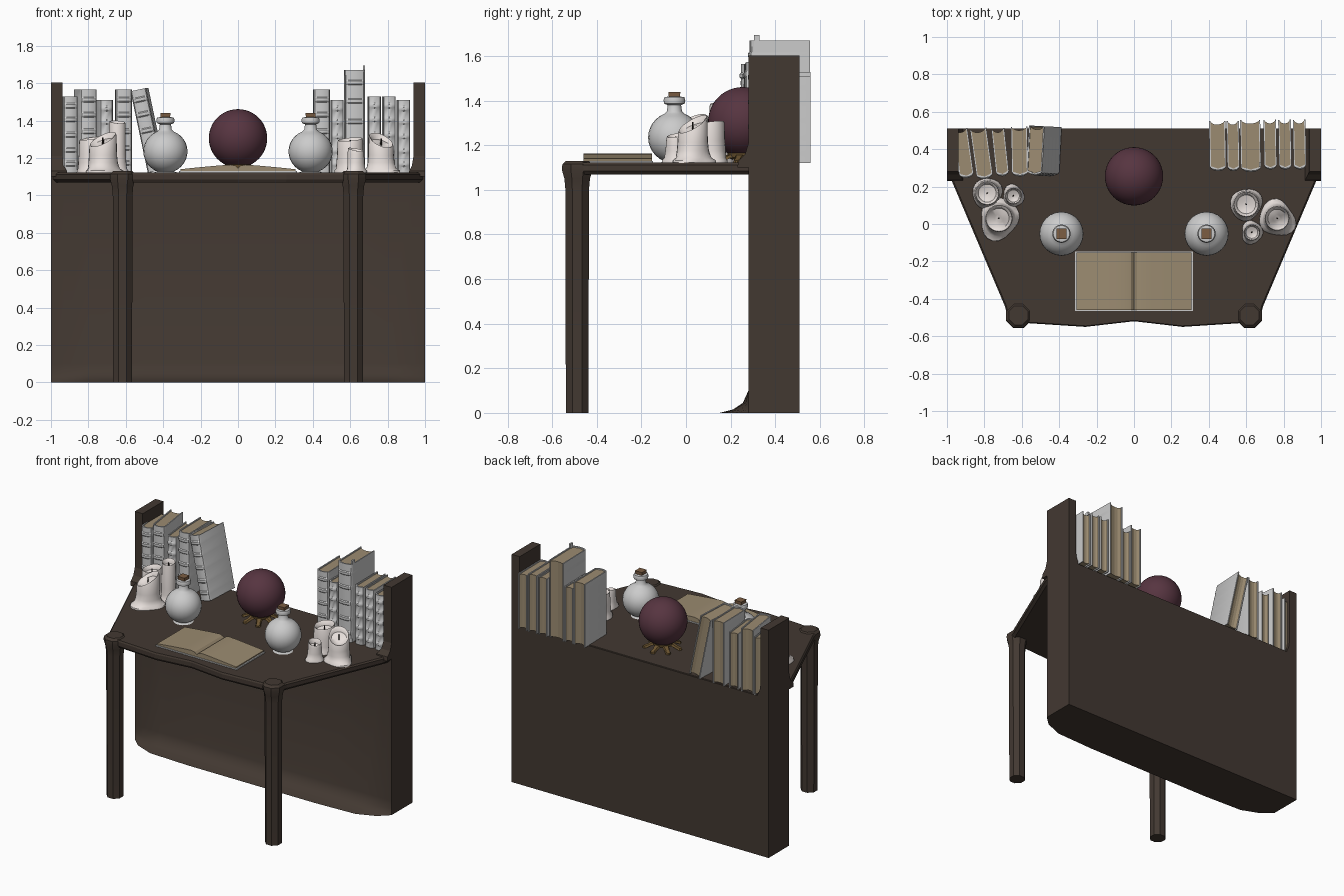
import bpy, bmesh
from math import sin, cos, pi, radians


def material(name, rgb):
    m = bpy.data.materials.new(name)
    m.diffuse_color = (*rgb, 1)
    return m


WOOD = material("dark_wood", (0.055, 0.04, 0.031))
PAPER = material("paper", (0.33, 0.26, 0.165))
WAX = material("wax", (0.8, 0.74, 0.71))
GLASS = material("purple_glass", (0.095, 0.035, 0.052))
BRASS = material("brass", (0.15, 0.09, 0.03))
CORK = material("cork", (0.2, 0.11, 0.055))
WICK = material("wick", (0.02, 0.015, 0.012))


def loft(name, rings, mat=None, smooth=None, loc=(0, 0, 0), rot=(0, 0, 0)):
    """Skin a closed solid through rings of equal point count."""
    bm = bmesh.new()
    rows = [[bm.verts.new(p) for p in r] for r in rings]
    n = len(rows[0])
    for a, b in zip(rows, rows[1:]):
        for i in range(n):
            j = (i + 1) % n
            bm.faces.new((a[i], a[j], b[j], b[i]))
    bm.faces.new(rows[0][::-1])
    bm.faces.new(rows[-1])
    bmesh.ops.recalc_face_normals(bm, faces=bm.faces)
    me = bpy.data.meshes.new(name)
    bm.to_mesh(me)
    bm.free()
    ob = bpy.data.objects.new(name, me)
    bpy.context.collection.objects.link(ob)
    ob.location, ob.rotation_euler = loc, rot
    if mat:
        me.materials.append(mat)
    if smooth:
        bpy.ops.object.select_all(action='DESELECT')
        ob.select_set(True)
        bpy.context.view_layer.objects.active = ob
        bpy.ops.object.shade_smooth_by_angle(angle=radians(smooth))
    return ob


def circle(r, z, n=24, off=0.0):
    return [(r * cos(2 * pi * i / n + off), r * sin(2 * pi * i / n + off), z) for i in range(n)]


def lathe(name, prof, mat=None, loc=(0, 0, 0), n=24, off=0.0, smooth=40):
    return loft(name, [circle(r, z, n, off) for r, z in prof], mat, smooth, loc)


# desktop with a wavy front edge
half = [(0.0, -0.52), (0.26, -0.55), (0.57, -0.53), (0.62, -0.55), (0.67, -0.52),
        (0.69, -0.44), (0.97, 0.22), (0.995, 0.3), (0.995, 0.505)]
outline = half + [(-x, y) for x, y in half[:0:-1]]
loft("desktop", [[(x * k, y * k, z) for x, y in outline]
                 for k, z in ((0.98, 1.068), (1, 1.085), (1, 1.112), (0.99, 1.122))], WOOD)

# back panel with a foot that flares to the front
rings = []
for x, f in ((-1, 0), (-0.93, 0.5), (-0.8, 0.9), (-0.5, 1), (0.5, 1), (0.8, 0.9), (0.93, 0.5), (1, 0)):
    prof = [(0.51, 0), (0.28 - 0.13 * f, 0), (0.28 - 0.07 * f, 0.015), (0.28 - 0.025 * f, 0.045),
            (0.28, 0.1), (0.28, 1.12), (0.51, 1.12)]
    rings.append([(x, y, z) for y, z in prof])
loft("back_panel", rings, WOOD, 35)

for s in (-1, 1):
    # raised side posts
    loft("side_post", [[(s * xi, yf, z), (s, yf, z), (s, 0.51, z), (s * xi, 0.51, z)]
                       for xi, yf, z in ((0.91, 0.23, 1.1), (0.915, 0.235, 1.13),
                                         (0.93, 0.265, 1.16), (0.938, 0.28, 1.21), (0.938, 0.28, 1.603))], WOOD)
    # eight-sided front legs
    lathe("front_leg", [(0.055, 0), (0.057, 1.0), (0.062, 1.05), (0.074, 1.09), (0.072, 1.115), (0.055, 1.13)],
          WOOD, (s * 0.617, -0.488, 0), 8, pi / 8, 30)
    # potion bottles with corks
    body = [(0.07, 1.12)]
    for i in range(2, 15):
        a = pi * i / 16
        body.append((0.118 * sin(a), 1.235 - 0.115 * cos(a)))
    body += [(0.034, 1.352), (0.03, 1.38), (0.046, 1.387), (0.049, 1.403), (0.044, 1.416), (0.03, 1.418)]
    lathe("bottle", body, None, (s * 0.388, -0.052, 0), 24)
    lathe("cork", [(0.034, 1.405), (0.038, 1.44)], CORK, (s * 0.388, -0.052, 0), 4, pi / 4, 20)

# crystal ball on a clawed stand
R = 0.156
lathe("crystal_ball", [(R * sin(pi * i / 24), -R * cos(pi * i / 24)) if 0 < i < 24
                       else (0.001, R if i else -R) for i in range(25)], GLASS, (0, 0.255, 1.305), 40)
lathe("stand_ring", [(0.05, 1.137), (0.065, 1.145), (0.07, 1.165), (0.05, 1.165)], BRASS, (0, 0.255, 0), 20)
for i in range(7):
    path = [(0.045, 1.155, 0.022), (0.075, 1.15, 0.02), (0.095, 1.138, 0.015), (0.118, 1.13, 0.018), (0.13, 1.126, 0.006)]
    loft("stand_claw", [[(r, -w, z - 0.008), (r, w, z - 0.008), (r, w * 0.7, z + 0.006), (r, -w * 0.7, z + 0.006)]
                        for r, z, w in path], BRASS, 30, (0, 0.255, 0), (0, 0, 2 * pi * i / 7 + pi / 2))

# open book: cover and two page blocks
loft("open_book_cover", [[(x, y, z) for x, z in ((-0.315, 1.122), (0.315, 1.122), (0.315, 1.13), (-0.315, 1.13))]
                         for y in (-0.465, -0.148)])
for s in (-1, 1):
    prof = [(0, 1.126), (0.305, 1.126), (0.308, 1.14), (0.2, 1.151), (0.1, 1.16), (0.04, 1.164), (0.015, 1.159), (0, 1.145)]
    loft("open_book_pages", [[(s * x, y, z) for x, z in prof] for y in (-0.46, -0.152)], PAPER, 30)


# standing book: ribbed rounded spine, two boards, hollow fore-edge
def book(x, y, w, d, h, turn=0.0, lean=0.0, up=0.0):
    t, a, c = 0.007, w / 2, 0.02

    def ring(z, push):
        spine = [(-a * cos(pi * i / 6), -d / 2 + c - (c + push) * sin(pi * i / 6)) for i in range(7)]
        inner = [(a - t, d / 2), (a - t, -d / 2 + c), (0, -d / 2 + t), (t - a, -d / 2 + c), (t - a, d / 2)]
        return [(px, py, z) for px, py in [(-a, d / 2)] + spine + [(a, d / 2)] + inner]

    rings = [ring(0, 0)]
    for k in (0.12, 0.3, 0.5, 0.7, 0.88):
        rings += [ring(k * h + dz, p) for dz, p in ((-0.014, 0), (-0.008, 0.006), (0.008, 0.006), (0.014, 0))]
    rings.append(ring(h, 0))
    loc, rot = (x, y, 1.12 + up), (0, radians(lean), radians(turn))
    loft("book_cover", rings, None, 30, loc, rot)
    b = a - t
    page = [(-b, -d / 2 + c), (0, -d / 2 + t), (b, -d / 2 + c), (b, d / 2 - 0.006),
            (b * 0.5, d / 2 - 0.017), (0, d / 2 - 0.02), (-b * 0.5, d / 2 - 0.017), (-b, d / 2 - 0.006)]
    loft("book_pages", [[(px, py, z) for px, py in page] for z in (0.008, h - 0.008)], PAPER, None, loc, rot)


for args in ((-0.912, 0.38, 0.078, 0.26, 0.408, 8), (-0.815, 0.378, 0.088, 0.265, 0.445, 8),
             (-0.715, 0.385, 0.07, 0.25, 0.39, 6), (-0.612, 0.39, 0.088, 0.26, 0.445, 1),
             (-0.435, 0.39, 0.085, 0.26, 0.445, -3, -12, 0.01),
             (0.447, 0.42, 0.088, 0.262, 0.445, 1), (0.53, 0.42, 0.066, 0.262, 0.39, 1),
             (0.623, 0.42, 0.108, 0.272, 0.55, 1), (0.728, 0.427, 0.068, 0.26, 0.408, 1),
             (0.807, 0.427, 0.068, 0.26, 0.408, 1), (0.885, 0.427, 0.068, 0.26, 0.39, 1)):
    book(*args)

# bookmark tip on the tall book
loft("bookmark_tip", [[(0.668, 0.305, z), (0.68, 0.305, z), (0.68, 0.33, z), (0.668, 0.33, z)] for z in (1.64, 1.695)])


# melted candle: wavy wax puddle, slanted hollow rim and wick
def candle(x, y, r, top, slant, face, puddle, ph):
    n, rings = 24, []
    h = top - 1.12
    for k, z, wave, tilt in ((1 + puddle, 0, 1, 0), (1 + puddle * 0.95, 0.012, 1, 0), (1 + puddle * 0.4, 0.024, 0.5, 0),
                             (1.06, 0.055, 0.1, 0), (1, 0.1, 0, 0.1), (0.97, h - 0.008, 0, 1), (0.92, h, 0, 1),
                             (0.82, h - 0.004, 0, 1), (0.72, h - 0.035, 0, 0.6), (0.3, h - 0.045, 0, 0.5)):
        ring = []
        for i in range(n):
            a = 2 * pi * i / n
            rr = r * (k + puddle * wave * (0.3 * sin(3 * a + ph) + 0.25 * sin(2 * a - ph)))
            ring.append((rr * cos(a), rr * sin(a), z - tilt * slant * (0.5 - 0.5 * cos(a - face))))
        rings.append(ring)
    loft("candle", rings, WAX, 50, (x, y, 1.12))
    base = h - 0.05 - slant * 0.25
    lathe("candle_wick", [(0.005, base - 0.01), (0.004, base + 0.04)], WICK, (x, y, 1.12), 6)


candle(-0.785, 0.165, 0.066, 1.315, 0.02, 0.5, 0.22, 0.4)
candle(-0.645, 0.15, 0.045, 1.40, 0.015, 2.0, 0.3, 2.0)
candle(-0.722, 0.03, 0.075, 1.34, 0.08, 0.7, 0.45, 1.2)
candle(0.6, 0.105, 0.07, 1.31, 0.02, 1.0, 0.22, 0.0)
candle(0.765, 0.03, 0.068, 1.335, 0.08, 2.2, 0.42, 3.0)
candle(0.63, -0.045, 0.044, 1.255, 0.02, 2.5, 0.35, 1.5)
